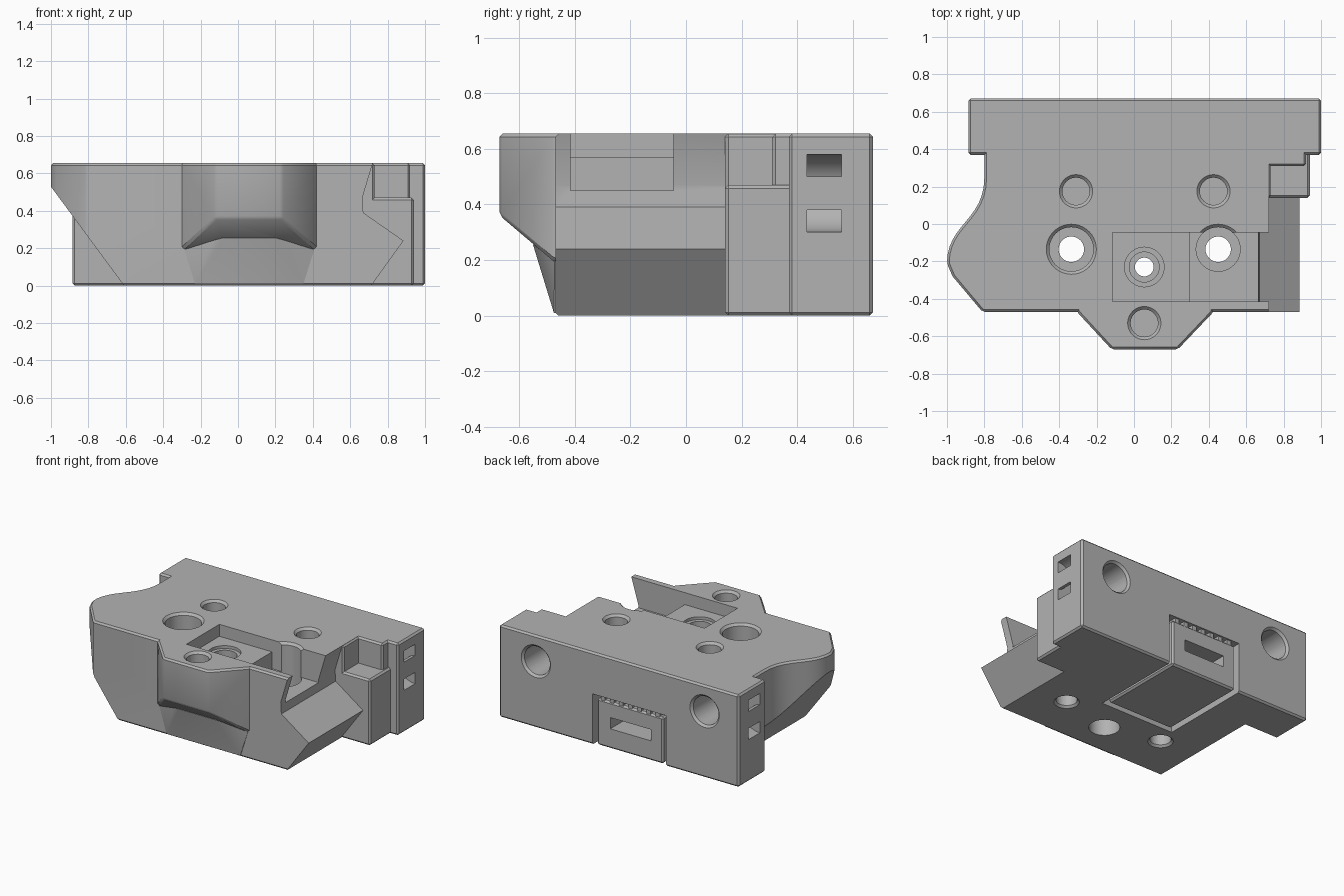
import bpy, bmesh, math
from mathutils import Vector, Matrix

old = bpy.data.objects.get("Cube")
if old:
    bpy.data.objects.remove(old)

GREY = (0.45, 0.45, 0.45, 1)
grey = bpy.data.materials.new("plain grey plastic")
grey.use_nodes = True
grey.diffuse_color = GREY
for node in grey.node_tree.nodes:
    if node.type == 'BSDF_PRINCIPLED':
        node.inputs["Base Color"].default_value = GREY

TOP = 0.655
CHAMFER = 0.012


def finish(bm, name, chamfer=0):
    """Turn a bmesh into an object, optionally chamfering its hard edges."""
    bmesh.ops.recalc_face_normals(bm, faces=bm.faces)
    if chamfer:
        hard = [e for e in bm.edges if e.calc_face_angle(0) > 0.4]
        bmesh.ops.bevel(bm, geom=hard, offset=chamfer, segments=1,
                        affect='EDGES', clamp_overlap=True)
    mesh = bpy.data.meshes.new(name)
    bm.to_mesh(mesh)
    bm.free()
    obj = bpy.data.objects.new(name, mesh)
    bpy.context.collection.objects.link(obj)
    return obj


def prism(name, points, lo, hi, along='z', chamfer=0):
    bm = bmesh.new()
    place = (lambda p, h: (p[0], p[1], h)) if along == 'z' else (lambda p, h: (p[0], h, p[1]))
    face = bm.faces.new([bm.verts.new(place(p, lo)) for p in points])
    new = bmesh.ops.extrude_face_region(bm, geom=[face])["geom"]
    shift = Vector(place((0, 0), hi - lo))
    bmesh.ops.translate(bm, verts=[v for v in new if isinstance(v, bmesh.types.BMVert)], vec=shift)
    return finish(bm, name, chamfer)


def box(name, x, y, z, chamfer=0):
    corners = [(x[0], y[0]), (x[1], y[0]), (x[1], y[1]), (x[0], y[1])]
    return prism(name, corners, z[0], z[1], chamfer=chamfer)


def hull(name, points, chamfer=0):
    bm = bmesh.new()
    for p in points:
        bm.verts.new(p)
    bmesh.ops.convex_hull(bm, input=bm.verts)
    bmesh.ops.dissolve_limit(bm, angle_limit=0.02, verts=bm.verts, edges=bm.edges)
    return finish(bm, name, chamfer)


def rod(u, v, r_lo, r_hi, lo, hi, along='z'):
    """Cylinder or cone from lo to hi along z, or along y with (u, v) = (x, z)."""
    bm = bmesh.new()
    bmesh.ops.create_cone(bm, cap_ends=True, segments=40, radius1=r_lo, radius2=r_hi, depth=hi - lo)
    mid = (lo + hi) / 2
    if along == 'z':
        mat = Matrix.Translation((u, v, mid))
    else:
        mat = Matrix.Translation((u, mid, v)) @ Matrix.Rotation(-math.pi / 2, 4, 'X')
    bmesh.ops.transform(bm, matrix=mat, verts=bm.verts)
    return finish(bm, "cutter")


def combine(target, other, operation):
    mod = target.modifiers.new("combine", 'BOOLEAN')
    mod.operation, mod.solver, mod.object = operation, 'EXACT', other
    bpy.context.view_layer.update()
    graph = bpy.context.evaluated_depsgraph_get()
    mesh = bpy.data.meshes.new_from_object(target.evaluated_get(graph))
    target.modifiers.clear()
    target.data = mesh
    bpy.data.objects.remove(other)


def add(other):
    combine(body, other, 'UNION')


def cut(other, target=None):
    combine(target or body, other, 'DIFFERENCE')


# Main body: plan outline with a curved flank, trimmed by the front profile
flank = []
curve = [Vector(p) for p in ((-0.8, 0.25), (-0.8, 0.02), (-1, 0), (-1, -0.21))]
for i in range(13):
    t = i / 12
    s = 1 - t
    p = curve[0] * s**3 + curve[1] * 3 * s * s * t + curve[2] * 3 * s * t * t + curve[3] * t**3
    flank.append(tuple(p))
plan = [(-0.8, 0.5)] + flank + [(-0.97, -0.28), (-0.81, -0.47), (0.96, -0.47), (0.96, 0.5)]
body = prism("carriage_body", plan, 0, TOP, chamfer=CHAMFER)
profile = [(-1.2, 0.8), (0.77, 0.82), (0.665, 0.47), (0.67, 0.39),
           (0.885, 0.24), (0.64, -0.1), (-0.536, -0.1)]
combine(body, prism("trim", profile, -1, 1, along='y'), 'INTERSECT')

# Rear slab and the stepped block on the right
add(box("rear_slab", (-0.885, 1.0), (0.37, 0.672), (0, TOP), CHAMFER))
add(box("side_block", (0.5, 0.94), (0.14, 0.5), (0, 0.47), CHAMFER))
add(box("side_wall", (0.5, 0.73), (0.14, 0.5), (0.2, TOP), CHAMFER))
add(box("side_post", (0.5, 0.92), (0.31, 0.5), (0.2, TOP), CHAMFER))

# Front nose with sloping underside, and the web below it
nose = []
for x_wide, x_tip in ((-0.305, -0.12), (0.425, 0.235)):
    nose += [(x_wide, -0.47, TOP), (x_tip, -0.67, TOP), (x_wide, -0.4, TOP),
             (x_tip, -0.67, 0.36), (x_wide, -0.47, 0.19), (x_wide, -0.4, 0.19)]
add(hull("nose", nose, CHAMFER))
web = []
for x_top, x_base, x_wide in ((-0.08, -0.23, -0.29), (0.2, 0.35, 0.41)):
    web += [(x_top, -0.55, 0.255), (x_base, -0.475, 0.01), (x_wide, -0.472, 0.2),
            (x_base, -0.4, 0.01), (x_wide, -0.4, 0.26)]
add(hull("nose_web", web))

# Stepped pocket, open to the right
cut(box("pocket_shallow", (-0.115, 0.4), (-0.415, -0.045), (0.57, 1)))
cut(box("pocket_deep", (0.3, 1.1), (-0.415, -0.045), (0.45, 1)))

# Counterbored through holes
for x in (-0.335, 0.45):
    cut(rod(x, -0.135, 0.068, 0.068, -0.1, 0.8))
    cut(rod(x, -0.135, 0.118, 0.118, 0.3, 0.8))
    cut(rod(x, -0.135, 0.116, 0.142, TOP - 0.018, TOP + 0.008))
    cut(rod(x, -0.135, 0.088, 0.066, -0.006, 0.016))

# Blind holes in the top
for x, y in ((-0.31, 0.175), (0.425, 0.175), (0.055, -0.53)):
    cut(rod(x, y, 0.073, 0.073, 0.4, 0.8))
    cut(rod(x, y, 0.071, 0.097, TOP - 0.018, TOP + 0.008))

# Stepped hole in the pocket floor, counterbored from below
for r, lo, hi in ((0.05, -0.1, 0.8), (0.08, 0.47, 0.8), (0.106, 0.55, 0.8), (0.1, -0.1, 0.12)):
    cut(rod(0.055, -0.23, r, r, lo, hi))

# Round sockets in the back face
for x in (0.71, -0.617):
    cut(rod(x, 0.472, 0.1, 0.1, 0.38, 0.8, along='y'))
    cut(rod(x, 0.472, 0.098, 0.125, 0.655, 0.682, along='y'))

# Curved tie channels in both ends of the slab
for x in (1.0, -0.885):
    ring = rod(x, 0.44, 0.14, 0.14, 0.435, 0.56, along='y')
    cut(rod(x, 0.44, 0.06, 0.06, 0.3, 0.7, along='y'), ring)
    cut(ring)

# Recess for the insert at the bottom of the back, then the insert itself
cut(box("insert_recess", (-0.315, 0.265), (0.0, 0.8), (-0.1, 0.36)))
insert = box("rear_insert", (-0.285, 0.235), (0.025, 0.665), (0.004, 0.335), CHAMFER)
cut(box("slot", (-0.19, 0.13), (0.5, 0.8), (0.145, 0.225)), insert)
ribs = []
for i in range(7):
    x = -0.24 + i * 0.072
    ribs.append(box("insert_rib", (x - 0.016, x + 0.016), (0.06, 0.66), (0.325, 0.362)))

# Material and shading
for obj in [body, insert] + ribs:
    obj.data.materials.clear()
    obj.data.materials.append(grey)
    for o in bpy.context.selected_objects:
        o.select_set(False)
    obj.select_set(True)
    bpy.context.view_layer.objects.active = obj
    bpy.ops.object.shade_smooth_by_angle(angle=math.radians(25))
